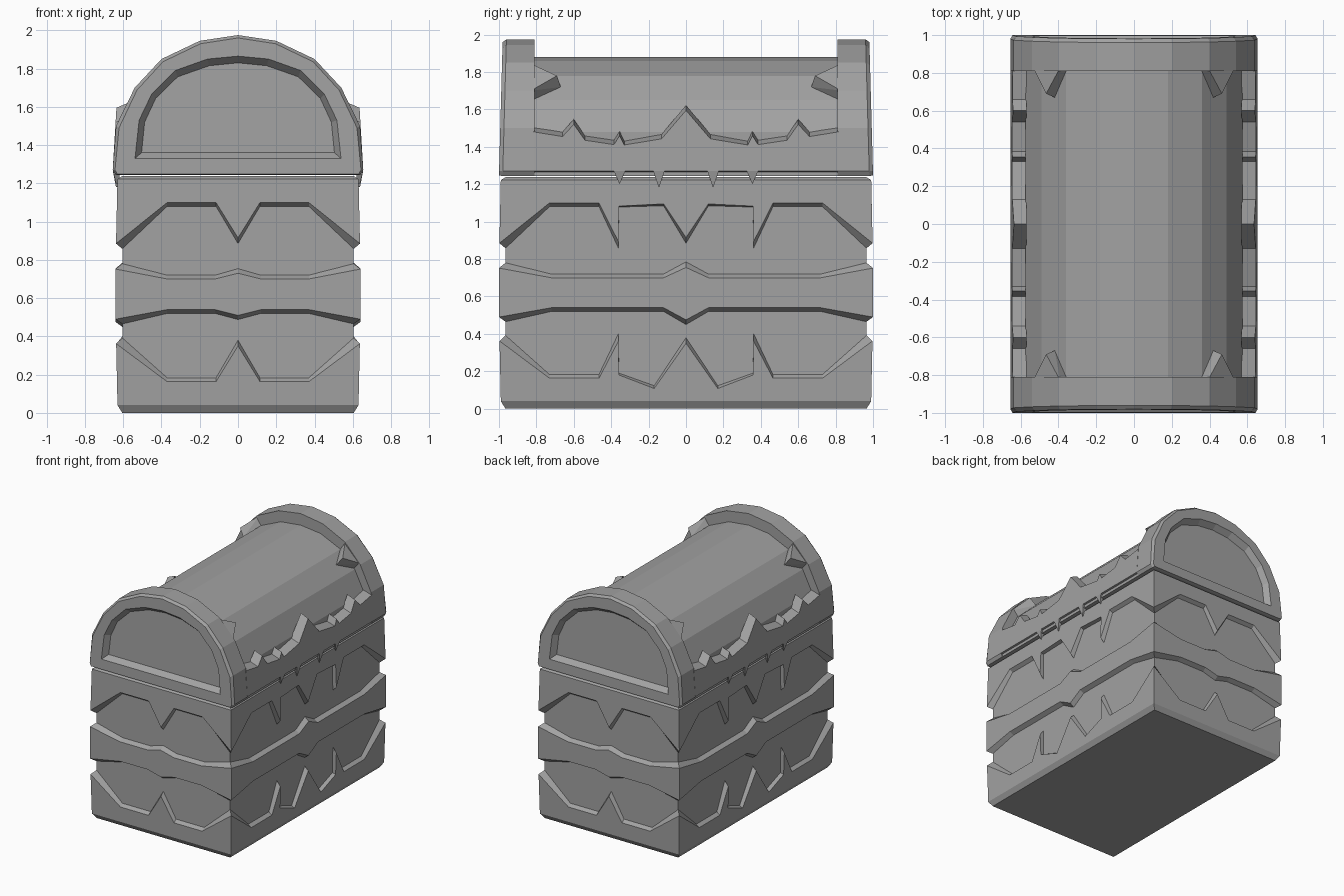
import bpy, bmesh
from mathutils import Vector

if "Cube" in bpy.data.objects:
    bpy.data.objects.remove(bpy.data.objects["Cube"])

mat = bpy.data.materials.new("stone_grey")
mat.diffuse_color = (0.36, 0.36, 0.36, 1)
mat.use_nodes = True
mat.node_tree.nodes["Principled BSDF"].inputs["Base Color"].default_value = mat.diffuse_color


def finish(bm, name, recalc=True):
    if recalc:
        bmesh.ops.recalc_face_normals(bm, faces=bm.faces)
    me = bpy.data.meshes.new(name)
    bm.to_mesh(me)
    bm.free()
    me.materials.append(mat)
    ob = bpy.data.objects.new(name, me)
    bpy.context.collection.objects.link(ob)


def box(name, hx, hy, z0, z1):
    bm = bmesh.new()
    bmesh.ops.create_cube(bm, size=1)
    for v in bm.verts:
        v.co = (v.co.x * 2 * hx, v.co.y * 2 * hy, z0 if v.co.z < 0 else z1)
    finish(bm, name)


def hull(bm, pts):
    vs = [bm.verts.new(p) for p in pts]
    r = bmesh.ops.convex_hull(bm, input=vs)
    bmesh.ops.delete(bm, geom=list({g for g in r["geom_interior"] + r["geom_unused"]
                                    if isinstance(g, bmesh.types.BMVert)}), context='VERTS')


# ---- raised planks: outer outline chamfered back to the core ----
def plank(bm, d, lower, upper, out_d, in_d, out_t, in_t):
    """lower / upper: half outlines (u, z, inner z shift); u = None is the corner."""
    d = Vector(d)
    t = Vector((-d.y, d.x, 0))

    def full(half):
        return [(-1, p) for p in reversed(half)] + [(1, p) for p in half if p[0] != 0]
    loop = full(lower) + full(upper)[::-1]
    outer, inner = [], []
    for s, (u, z, dz) in loop:
        uo, ui = (out_t(z), in_t) if u is None else (u, u)
        outer.append(bm.verts.new(d * out_d(z) + t * s * uo + Vector((0, 0, z))))
        inner.append(bm.verts.new(d * in_d + t * s * ui + Vector((0, 0, z + dz))))
    bm.faces.new(outer)
    for i in range(len(outer)):
        j = (i + 1) % len(outer)
        bm.faces.new((inner[i], inner[j], outer[j], outer[i]))


def taper(z):
    return max(0, 0.01 * (0.5 - z) / 0.46, 0.01 * (z - 0.78) / 0.455)


CX, CY = 0.605, 0.965
half_x = lambda z: 0.64 - taper(z)
half_y = lambda z: 1.0 - taper(z)

# Outlines for the short ends and the long sides
base = [(0, .04, -.04), (None, .04, -.04)]
brim = [(0, 1.222, .016), (None, 1.222, .016)]
end_bands = {
    "bottom_band": (base, [(0, .35, .03), (.115, .163, .02), (.37, .163, .02), (None, .362, .03)]),
    "middle_band": ([(0, .51, -.022), (.12, .54, -.02), (.37, .54, -.02), (None, .49, -.025)],
                    [(0, .73, .024), (.12, .70, .02), (.37, .70, .02), (None, .752, .028)]),
    "top_band": ([(0, .915, -.03), (.115, 1.10, -.02), (.37, 1.10, -.02), (None, .885, -.027)], brim),
}
side_bands = {
    "bottom_band": (base, [(0, .35, .03), (.17, .108, .015), (.358, .18, .01), (.362, .36, .04),
                           (.465, .163, .02), (.73, .163, .02), (None, .362, .03)]),
    "middle_band": ([(0, .475, -.025), (.12, .54, -.02), (.72, .54, -.02), (None, .49, -.025)],
                    [(0, .755, .03), (.12, .70, .02), (.72, .70, .02), (None, .752, .028)]),
    "top_band": ([(0, .915, -.03), (.12, 1.095, -.01), (.358, 1.083, -.005), (.362, .895, -.035),
                  (.465, 1.10, -.02), (.73, 1.10, -.02), (None, .885, -.027)], brim),
}
for name in end_bands:
    bm = bmesh.new()
    for s in (1, -1):
        plank(bm, (0, s, 0), *end_bands[name], half_y, CY, half_x, CX)
        plank(bm, (s, 0, 0), *side_bands[name], half_x, CX, half_y, CY)
    bmesh.ops.remove_doubles(bm, verts=bm.verts, dist=1e-4)
    finish(bm, name, False)
box("chest_core", CX, CY, 0, 1.238)


# ---- lid ----
def arch(half):
    """Mirror a half profile running from bottom right up to the crown."""
    return half + [(-x, z) for x, z in reversed(half[:-1])]


def loft(bm, loops):
    rings = [[bm.verts.new(p) for p in lp] for lp in loops]
    for a, b in zip(rings, rings[1:]):
        for i in range(len(a)):
            j = (i + 1) % len(a)
            bm.faces.new((a[i], a[j], b[j], b[i]))
    bm.faces.new(rings[0])
    bm.faces.new(rings[-1])


barrel = arch([(.575, 1.26), (.575, 1.48), (.49, 1.65), (.36, 1.78), (.18, 1.86), (0, 1.88)])
bm = bmesh.new()
loft(bm, [[(x, y, z) for x, z in barrel] for y in (-.9, .9)])
finish(bm, "lid_barrel")
box("lid_base", .64, .975, 1.243, 1.30)

rim = arch([(.638, 1.243), (.655, 1.27), (.638, 1.50), (.54, 1.70), (.40, 1.85), (.20, 1.945), (0, 1.975)])
face = arch([(.63, 1.248), (.643, 1.27), (.622, 1.49), (.528, 1.688), (.392, 1.836), (.196, 1.93), (0, 1.96)])
edge = arch([(.538, 1.33), (.537, 1.345), (.517, 1.53), (.452, 1.665), (.328, 1.79), (.16, 1.85), (0, 1.865)])
floor = arch([(.505, 1.36), (.503, 1.37), (.488, 1.52), (.43, 1.645), (.315, 1.757), (.15, 1.815), (0, 1.83)])
lean = lambda z: 1.0 - 0.02 * (z - 1.25) / 0.73

# Arched end rims with a sunken panel
for s, name in ((-1, "front_lid_rim"), (1, "back_lid_rim")):
    bm = bmesh.new()
    loft(bm, [[(x, s * .81, z) for x, z in rim],
              [(x, s * (lean(z) - .02), z) for x, z in rim],
              [(x, s * lean(z), z) for x, z in face],
              [(x, s * lean(z), z) for x, z in edge],
              [(x, s * (lean(z) - .045), z) for x, z in floor]])
    finish(bm, name)

# Pointed claws reaching from the rims over the barrel
bm = bmesh.new()
for sx in (1, -1):
    for sy in (1, -1):
        hull(bm, [(sx * x, sy * y, z) for x, y, z in (
            (.39, .83, 1.845), (.535, .83, 1.70), (.465, .69, 1.78),
            (.33, .83, 1.76), (.48, .83, 1.63), (.42, .67, 1.72))])
finish(bm, "rim_claws")

# Ragged side plates of the lid
jag = [(0, 1.595, .028), (.13, 1.443, .025), (.33, 1.41, .022), (.355, 1.46, .025), (.385, 1.412, .025),
       (.54, 1.435, .025), (.60, 1.52, .028), (.66, 1.455, .025), (.815, 1.48, .022)]
bm = bmesh.new()
for s in (1, -1):
    plank(bm, (s, 0, 0), [(0, 1.27, -.02), (.815, 1.27, -.02)], jag,
          lambda z: .655 - .06 * (z - 1.27), .57, half_y, .81)
finish(bm, "lid_side_plates", False)

# Small teeth hanging below the lid
bm = bmesh.new()
for s in (1, -1):
    for y, tip in ((-.355, 1.20), (-.145, 1.18), (.145, 1.18), (.355, 1.20)):
        hull(bm, [(s * .655, y - .03, 1.27), (s * .655, y + .03, 1.27), (s * .62, y - .03, 1.27),
                  (s * .62, y + .03, 1.27), (s * .638, y, tip), (s * .62, y, tip)])
finish(bm, "lid_teeth")
